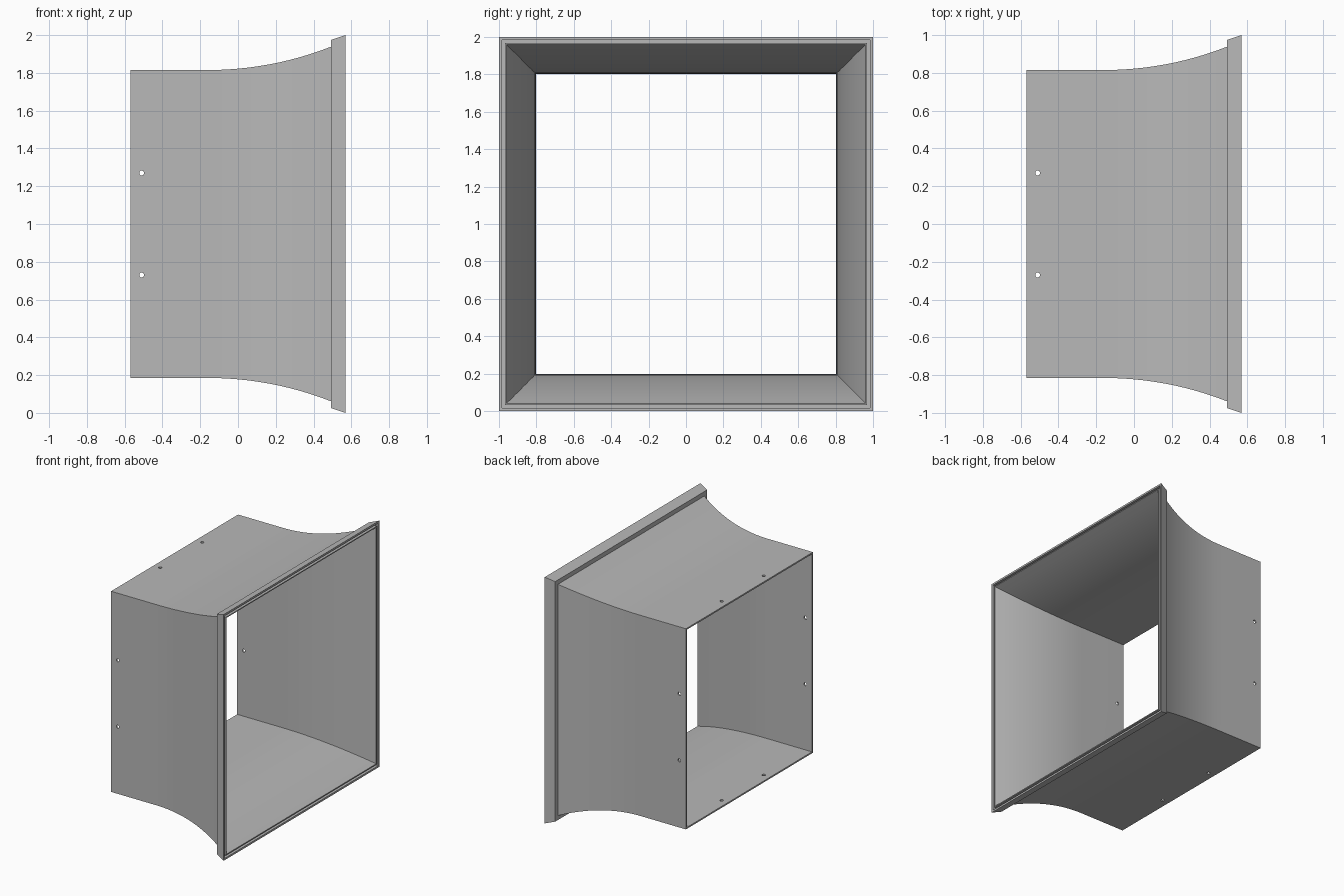
import bpy, bmesh, math
from mathutils import Matrix, Vector

cube = bpy.data.objects.get("Cube")
if cube:
    bpy.data.objects.remove(cube, do_unlink=True)

# Plain grey sheet material
grey = bpy.data.materials.new("grey")
grey.use_nodes = True
colour = (0.48, 0.48, 0.48, 1)
grey.diffuse_color = colour
grey.node_tree.nodes["Principled BSDF"].inputs["Base Color"].default_value = colour

BACK, BEND, STEP, RIM = -0.57, -0.16, 0.493, 0.57
OUTER, WALL, RADIUS, SEGMENTS = 0.815, 0.012, 1.78, 12


def flare(x):
    """Outer half-width: straight, then a circular flare."""
    d = max(0, x - BEND)
    return OUTER + RADIUS - math.sqrt(RADIUS ** 2 - d ** 2)


def steps(end):
    return [BEND + (end - BEND) * i / SEGMENTS for i in range(SEGMENTS + 1)]


# Wall section as (x, half-width): outside, flange, grooved rim, inside
profile = [(BACK, OUTER)] + [(x, flare(x)) for x in steps(STEP)]
profile += [(STEP, 0.975), (RIM, 1.0), (RIM, 0.985), (RIM - 0.025, 0.985),
            (RIM - 0.025, 0.968), (RIM, 0.968)]
profile += [(x, flare(x) - WALL) for x in reversed(steps(RIM))]
profile += [(BACK, OUTER - WALL)]

# Sweep the section round a square
bm = bmesh.new()
rings = [[bm.verts.new((x, sy * r, 1 + sz * r))
          for sy, sz in ((-1, -1), (1, -1), (1, 1), (-1, 1))] for x, r in profile]
for i, a in enumerate(rings):
    b = rings[(i + 1) % len(rings)]
    for j in range(4):
        k = (j + 1) % 4
        bm.faces.new((a[j], a[k], b[k], b[j]))
bmesh.ops.recalc_face_normals(bm, faces=bm.faces)
mesh = bpy.data.meshes.new("flared_duct")
bm.to_mesh(mesh)
bm.free()
mesh.materials.append(grey)
duct = bpy.data.objects.new("flared_duct", mesh)
bpy.context.collection.objects.link(duct)

# Two screw holes through each wall
bm = bmesh.new()
for side in range(4):
    turn = Matrix.Rotation(side * math.pi / 2, 4, 'X')
    for offset in (-0.27, 0.27):
        place = (Matrix.Translation(Vector((0, 0, 1))) @ turn
                 @ Matrix.Translation(Vector((-0.51, offset, OUTER))))
        bmesh.ops.create_cone(bm, cap_ends=True, segments=16, radius1=0.013,
                              radius2=0.013, depth=0.1, matrix=place)
cut_mesh = bpy.data.meshes.new("hole_cutter")
bm.to_mesh(cut_mesh)
bm.free()
cutter = bpy.data.objects.new("hole_cutter", cut_mesh)
cutter.hide_render = True
bpy.context.collection.objects.link(cutter)

bpy.ops.object.select_all(action='DESELECT')
duct.select_set(True)
bpy.context.view_layer.objects.active = duct
cut = duct.modifiers.new("screw_holes", 'BOOLEAN')
cut.operation = 'DIFFERENCE'
cut.solver = 'EXACT'
cut.object = cutter
bpy.ops.object.modifier_apply(modifier=cut.name)
bpy.data.objects.remove(cutter, do_unlink=True)

# Smooth flare with sharp corners
bpy.ops.object.shade_smooth_by_angle(angle=math.radians(15))
